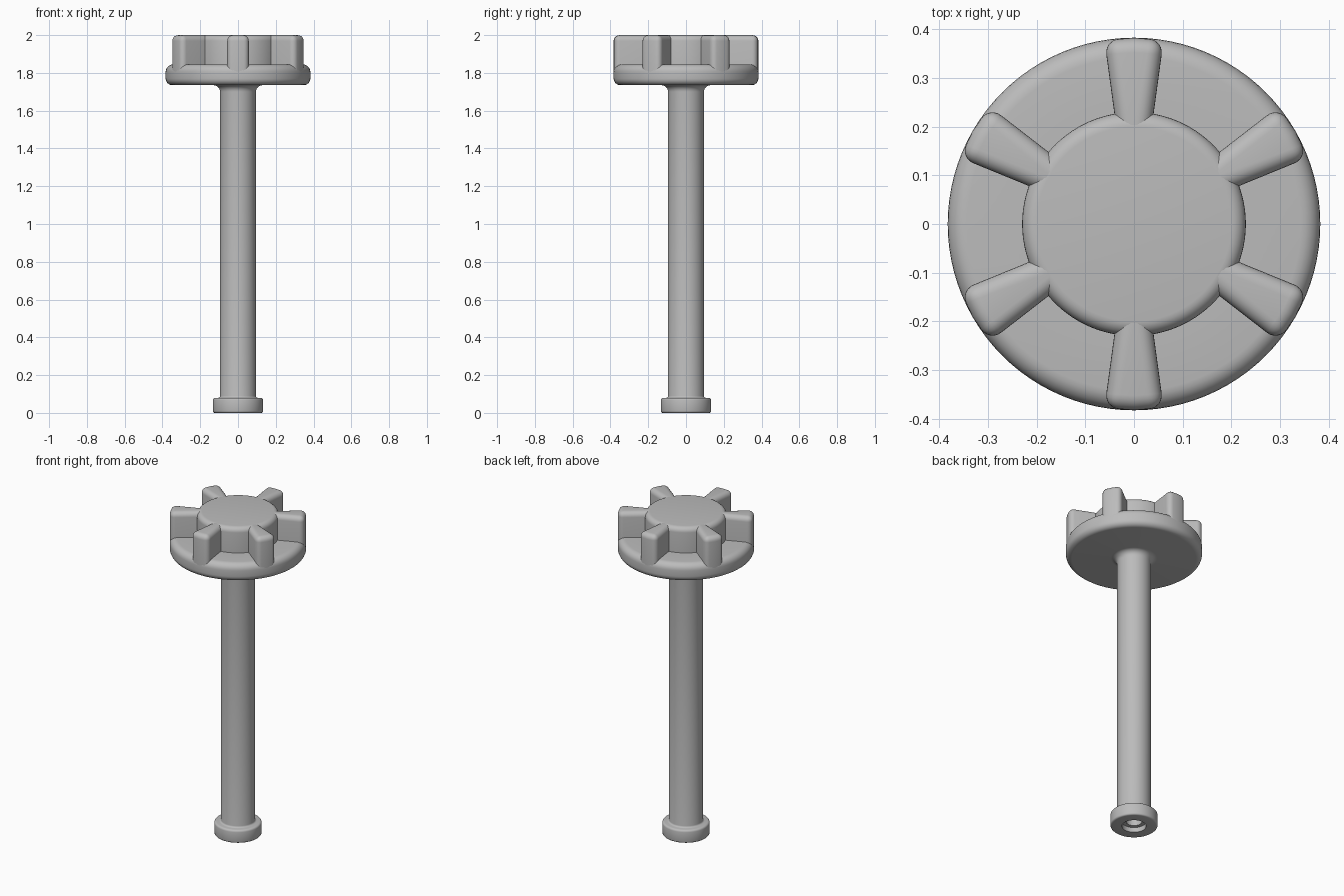
import bpy, bmesh
from math import sin, cos, pi, radians

cube = bpy.data.objects.get("Cube")
if cube:
    bpy.data.objects.remove(cube)

SEGMENTS = 96
DISC_R, HUB_R, TOP = 0.383, 0.23, 2.0

grey = bpy.data.materials.new("plain grey")
grey.use_nodes = True
grey.diffuse_color = (0.5, 0.5, 0.5, 1)
grey.node_tree.nodes["Principled BSDF"].inputs["Base Color"].default_value = (0.5, 0.5, 0.5, 1)


def arc(r, z, radius, start, end, steps=6):
    """Profile points along a circular fillet, angles in degrees."""
    angles = [radians(start + (end - start) * i / steps) for i in range(steps + 1)]
    return [(r + radius * cos(a), z + radius * sin(a)) for a in angles]


def finish(name, bm, angle=35):
    bmesh.ops.recalc_face_normals(bm, faces=bm.faces)
    mesh = bpy.data.meshes.new(name)
    bm.to_mesh(mesh)
    bm.free()
    mesh.materials.append(grey)
    obj = bpy.data.objects.new(name, mesh)
    bpy.context.collection.objects.link(obj)
    bpy.ops.object.select_all(action='DESELECT')
    obj.select_set(True)
    bpy.context.view_layer.objects.active = obj
    bpy.ops.object.shade_smooth_by_angle(angle=radians(angle))
    return obj


def lathe(name, profile):
    bm = bmesh.new()
    verts = [bm.verts.new((r, 0, z)) for r, z in profile]
    edges = [bm.edges.new(pair) for pair in zip(verts, verts[1:])]
    bmesh.ops.spin(bm, geom=verts + edges, cent=(0, 0, 0), axis=(0, 0, 1),
                   angle=2 * pi, steps=SEGMENTS, use_merge=True)
    bmesh.ops.remove_doubles(bm, verts=bm.verts, dist=1e-5)
    return finish(name, bm)


# Stem with hollow foot, disc and central hub, turned in one piece
lathe("stem_and_knob",
      [(0, 0.1), (0.045, 0.1), (0.045, 0.03), (0.068, 0.03), (0.068, 0)]
      + arc(0.123, 0.01, 0.01, -90, 0, 3)
      + arc(0.121, 0.068, 0.012, 0, 90, 3)
      + arc(0.105, 0.09, 0.01, -90, -180, 3)
      + arc(0.13, 1.7, 0.035, 180, 90)
      + arc(DISC_R - 0.035, 1.77, 0.035, -90, 0)
      + arc(DISC_R - 0.04, 1.805, 0.04, 0, 90)
      + [(HUB_R, 1.845)]
      + arc(HUB_R - 0.03, TOP - 0.03, 0.03, 0, 90)
      + [(0, TOP)])


# Tapered grip ribs with rounded tops and outer corners
def rib(name, turn):
    bm = bmesh.new()
    outer, inner, wide, narrow = DISC_R, 0.18, 0.061, 0.034
    edge = (outer ** 2 - wide ** 2) ** 0.5
    plan = [(inner, -narrow), (edge, -wide), (outer, 0), (edge, wide), (inner, narrow)]
    z_low, z_high = 1.8, TOP - 0.0005
    low = bm.faces.new([bm.verts.new((x, y, z_low)) for x, y in plan])
    result = bmesh.ops.extrude_face_region(bm, geom=[low])
    moved = [v for v in result["geom"] if isinstance(v, bmesh.types.BMVert)]
    bmesh.ops.translate(bm, verts=moved, vec=(0, 0, z_high - z_low))

    def rounded(e):
        a, b = e.verts
        upright = abs(a.co.z - b.co.z) > 0.01
        if upright:
            return a.co.x > 0.3 and abs(a.co.y) > 0.01
        return a.co.z > 1.9 and max(a.co.x, b.co.x) > 0.3

    bmesh.ops.bevel(bm, geom=[e for e in bm.edges if rounded(e)], offset=0.03,
                    segments=6, profile=0.5, affect='EDGES', clamp_overlap=True)
    obj = finish(name, bm)
    obj.rotation_euler.z = turn


for i in range(6):
    rib(f"grip_rib_{i + 1}", radians(30 + 60 * i))
